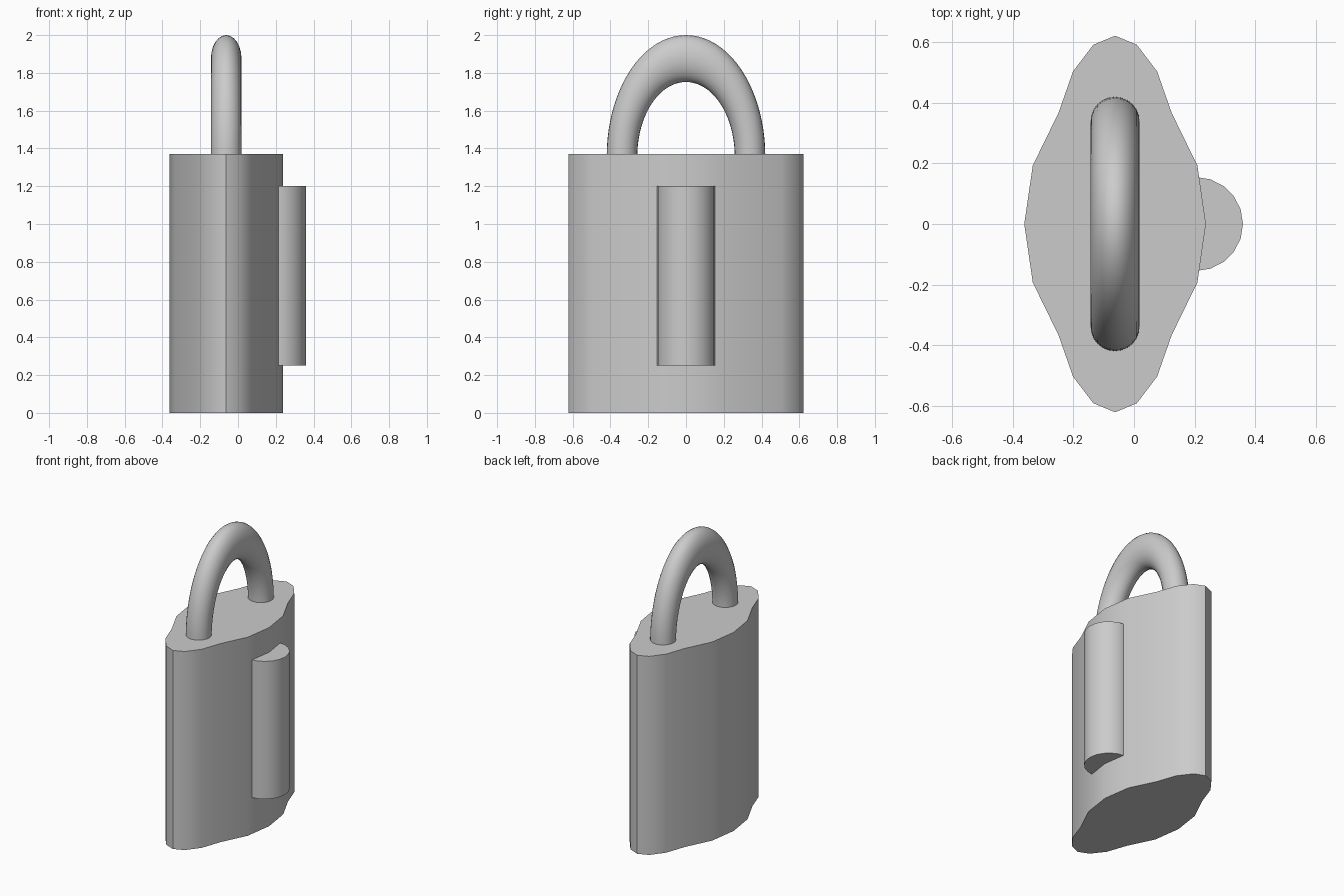
import bpy, bmesh, math

if "Cube" in bpy.data.objects:
    bpy.data.objects.remove(bpy.data.objects["Cube"])

CX = -0.0625  # centre plane of body and shackle


def finish(name, bm):
    bmesh.ops.recalc_face_normals(bm, faces=bm.faces)
    mesh = bpy.data.meshes.new(name)
    bm.to_mesh(mesh)
    bm.free()
    obj = bpy.data.objects.new(name, mesh)
    bpy.context.collection.objects.link(obj)
    bpy.ops.object.select_all(action='DESELECT')
    obj.select_set(True)
    bpy.context.view_layer.objects.active = obj
    bpy.ops.object.shade_smooth_by_angle(angle=math.radians(35))
    return obj


def prism(name, outline, z0, z1):
    bm = bmesh.new()
    face = bm.faces.new([bm.verts.new((x, y, z0)) for x, y in outline])
    ext = bmesh.ops.extrude_face_region(bm, geom=[face], use_keep_orig=True)
    top = [g for g in ext["geom"] if isinstance(g, bmesh.types.BMVert)]
    bmesh.ops.translate(bm, verts=top, vec=(0, 0, z1 - z0))
    return finish(name, bm)


# lock body: one quarter outline, mirrored across both axes
quarter = [(0.30, 0), (0.272, 0.193), (0.187, 0.367), (0.139, 0.504), (0.072, 0.592), (0, 0.622)]
half = quarter + [(-x, y) for x, y in reversed(quarter[:-1])]
outline = half + [(x, -y) for x, y in reversed(half[1:-1])]
prism("lock_body", [(CX + x, y) for x, y in outline], 0, 1.37)

# keyway cover: upright 20-sided cylinder half sunk in the body
steps = [math.tau * i / 20 for i in range(20)]
prism("keyway_cover", [(0.205 + 0.155 * math.cos(a), 0.155 * math.sin(a)) for a in steps], 0.25, 1.2)

# shackle: half torus stretched upwards
bm = bmesh.new()
SEG, SIDES, R, r, STRETCH, BASE = 40, 24, 0.339, 0.081, 1.532, 1.3565
rings = []
for i in range(SEG + 1):
    a = math.pi * i / SEG
    ring = []
    for j in range(SIDES):
        b = math.tau * j / SIDES
        d = R + r * math.cos(b)
        ring.append(bm.verts.new((CX + r * math.sin(b), d * math.cos(a),
                                  BASE + STRETCH * d * math.sin(a))))
    rings.append(ring)
for p, q in zip(rings, rings[1:]):
    for j in range(SIDES):
        k = (j + 1) % SIDES
        bm.faces.new((p[j], p[k], q[k], q[j]))
bm.faces.new(rings[0])
bm.faces.new(rings[-1])
finish("shackle", bm)
